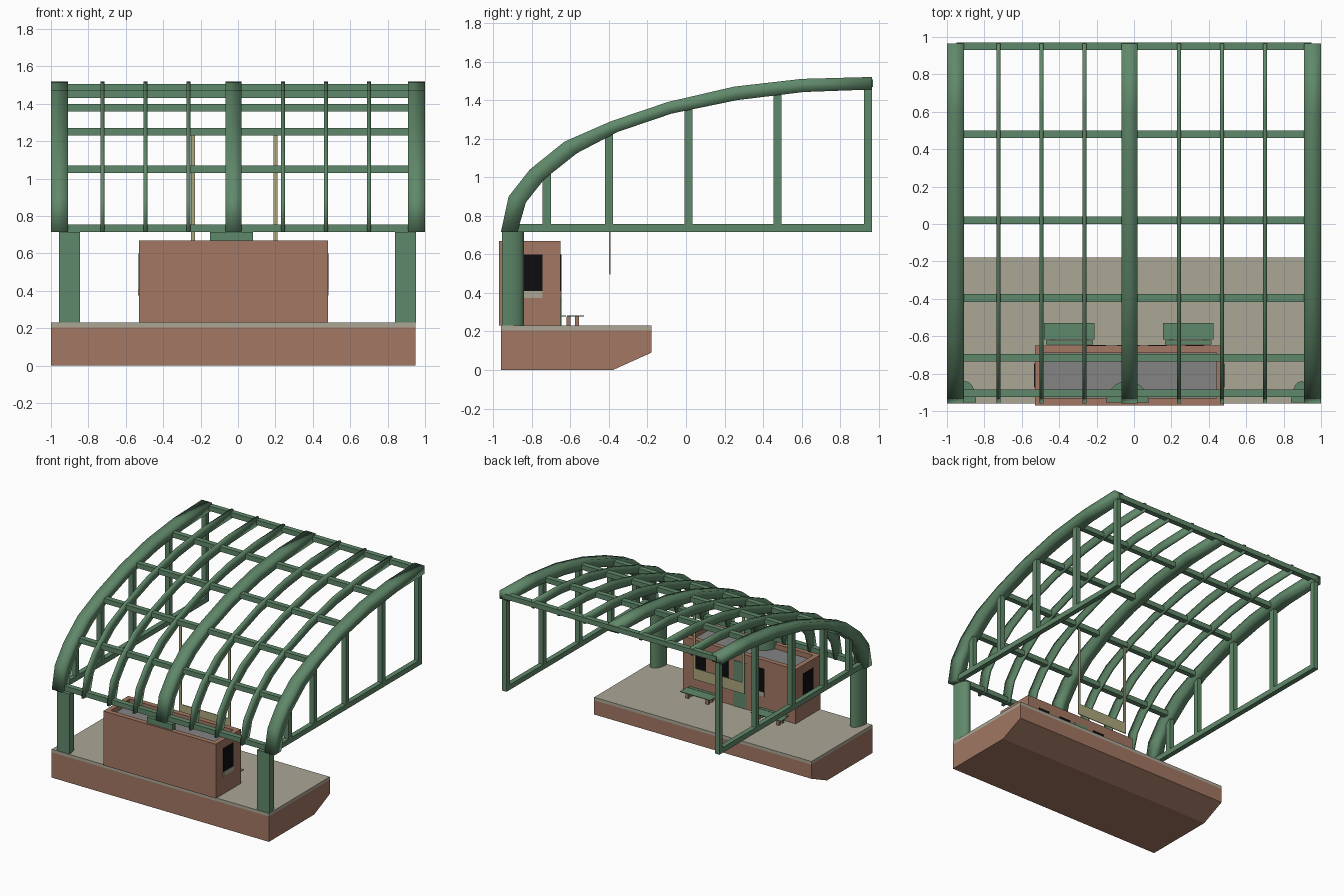
import bpy, bmesh, math

if "Cube" in bpy.data.objects:
    bpy.data.objects.remove(bpy.data.objects["Cube"])


def mat(name, r, g, b):
    m = bpy.data.materials.new(name)
    m.diffuse_color = (r, g, b, 1)
    m.use_nodes = True
    m.node_tree.nodes["Principled BSDF"].inputs["Base Color"].default_value = m.diffuse_color
    return m


GREEN = mat("green paint", .118, .25, .145)
BRICK = mat("brick brown", .36, .185, .125)
STONE = mat("pale stone", .41, .385, .305)
GREY = mat("roof grey", .23, .23, .235)
BLACK = mat("window black", .004, .004, .004)
KHAKI = mat("khaki board", .41, .39, .21)


def finish(name, bm, m, smooth=None):
    bmesh.ops.recalc_face_normals(bm, faces=bm.faces)
    me = bpy.data.meshes.new(name)
    bm.to_mesh(me)
    bm.free()
    me.materials.append(m)
    ob = bpy.data.objects.new(name, me)
    bpy.context.collection.objects.link(ob)
    if smooth is not None:
        bpy.context.view_layer.objects.active = ob
        ob.select_set(True)
        bpy.ops.object.shade_smooth_by_angle(angle=math.radians(smooth))
        ob.select_set(False)
    return ob


def box(name, x, y, z, m):
    bm = bmesh.new()
    bmesh.ops.create_cube(bm, size=1)
    for v in bm.verts:
        v.co = [(r[0] + r[1]) / 2 + c * (r[1] - r[0]) for r, c in zip((x, y, z), v.co)]
    return finish(name, bm, m)


def prism(name, points, offset, m, smooth=None):
    """Extrude a closed outline of 3D points along an offset."""
    bm = bmesh.new()
    f = bm.faces.new([bm.verts.new(p) for p in points])
    new = bmesh.ops.extrude_face_region(bm, geom=[f])["geom"]
    bmesh.ops.translate(bm, vec=offset, verts=[v for v in new if isinstance(v, bmesh.types.BMVert)])
    return finish(name, bm, m, smooth)


# platform with sloped underside, and its paving slab
side = [(-.96, 0), (-.38, 0), (-.18, .09), (-.18, .205), (-.96, .205)]
prism("platform_base", [(-1, y, z) for y, z in side], (1.95, 0, 0), BRICK)
box("platform_paving", (-1, .95), (-.96, -.18), (.205, .23), STONE)

# canopy ribs: outer and inner curve of the quarter arch
OUTER = [(-.96, .715), (-.92, .9), (-.81, 1.04), (-.63, 1.185), (-.39, 1.29),
         (-.095, 1.39), (.25, 1.47), (.6, 1.51), (.965, 1.52)]
INNER = [(-.875, .715), (-.83, .87), (-.735, .99), (-.565, 1.125), (-.355, 1.235),
         (-.075, 1.33), (.265, 1.4), (.61, 1.442), (.965, 1.455)]


def rib(name, x0, x1):
    bm = bmesh.new()
    rings = [[bm.verts.new(p) for p in ((x0, *o), (x1, *o), (x1, *i), (x0, *i))]
             for o, i in zip(OUTER, INNER)]
    for a, b in zip(rings, rings[1:]):
        for k in range(4):
            bm.faces.new((a[k], a[(k + 1) % 4], b[(k + 1) % 4], b[k]))
    bm.faces.new(rings[0])
    bm.faces.new(rings[-1])
    finish(name, bm, GREEN, 180)


for x0, x1 in ((-1, -.91), (-.067, .02), (.91, 1)):
    rib("main_rib", x0, x1)
for x in (-.725, -.495, -.265, .24, .47, .7):
    rib("thin_rib", x - .01, x + .01)

# cross beams
for y, z in ((-.905, .735), (-.715, 1.05), (-.395, 1.25), (.02, 1.38), (.48, 1.45), (.95, 1.487)):
    box("cross_beam", (-.95, .95), (y - .021, y + .021), (z - .02, z + .02), GREEN)

# side frames
for x in (-.955, .955):
    box("side_rail", (x - .02, x + .02), (-.9, .965), (.715, .757), GREEN)
    for y, top in ((-.722, 1.03), (-.4, 1.24), (.012, 1.37), (.475, 1.44), (.944, 1.48)):
        box("side_post", (x - .02, x + .02), (y - .021, y + .021), (.72, top), GREEN)

# D-shaped columns
for x, r in ((-.9, .056), (-.035, .115), (.895, .056)):
    pts = [(x + r * math.cos(a), -.955 + .115 * math.sin(a), .23)
           for a in (math.pi * k / 10 for k in range(11))]
    prism("column", pts, (0, 0, .486), GREEN, 40)

# shelter building: walls around a sunken roof
box("front_wall", (-.53, .48), (-.97, -.93), (.23, .67), BRICK)
box("back_wall", (-.53, .48), (-.69, -.65), (.23, .67), BRICK)
for x in (-.53, .44):
    box("end_wall", (x, x + .04), (-.93, -.69), (.23, .67), BRICK)
box("shelter_roof", (-.49, .44), (-.93, -.69), (.58, .63), GREY)

# windows with sills, and the door
for x in (-.53, .48):
    box("end_window", (x - .003, x + .003), (-.875, -.745), (.41, .6), BLACK)
    box("end_sill", (x - .005, x + .005), (-.875, -.745), (.375, .41), STONE)
for x in (-.2, .125, .325):
    box("back_window", (x - .05, x + .05), (-.653, -.647), (.41, .6), BLACK)
    box("back_sill", (x - .05, x + .05), (-.654, -.646), (.375, .41), STONE)
box("door", (-.09, .03), (-.654, -.646), (.23, .6), GREEN)

# benches
for x in (-.345, .29):
    box("bench_seat", (x - .135, x + .135), (-.618, -.53), (.279, .284), GREEN)
    box("bench_rear_slat", (x - .125, x + .125), (-.645, -.622), (.279, .284), GREEN)
    for dx in (-.09, .09):
        for y in (-.61, -.565):
            box("bench_leg", (x + dx - .012, x + dx + .012), (y - .011, y + .011), (.23, .279), BRICK)

# hanging board
box("hanging_board", (-.25, .21), (-.398, -.392), (.495, .585), KHAKI)
for x in (-.24, .2):
    box("board_rod", (x - .01, x + .01), (-.399, -.391), (.5, 1.235), KHAKI)
